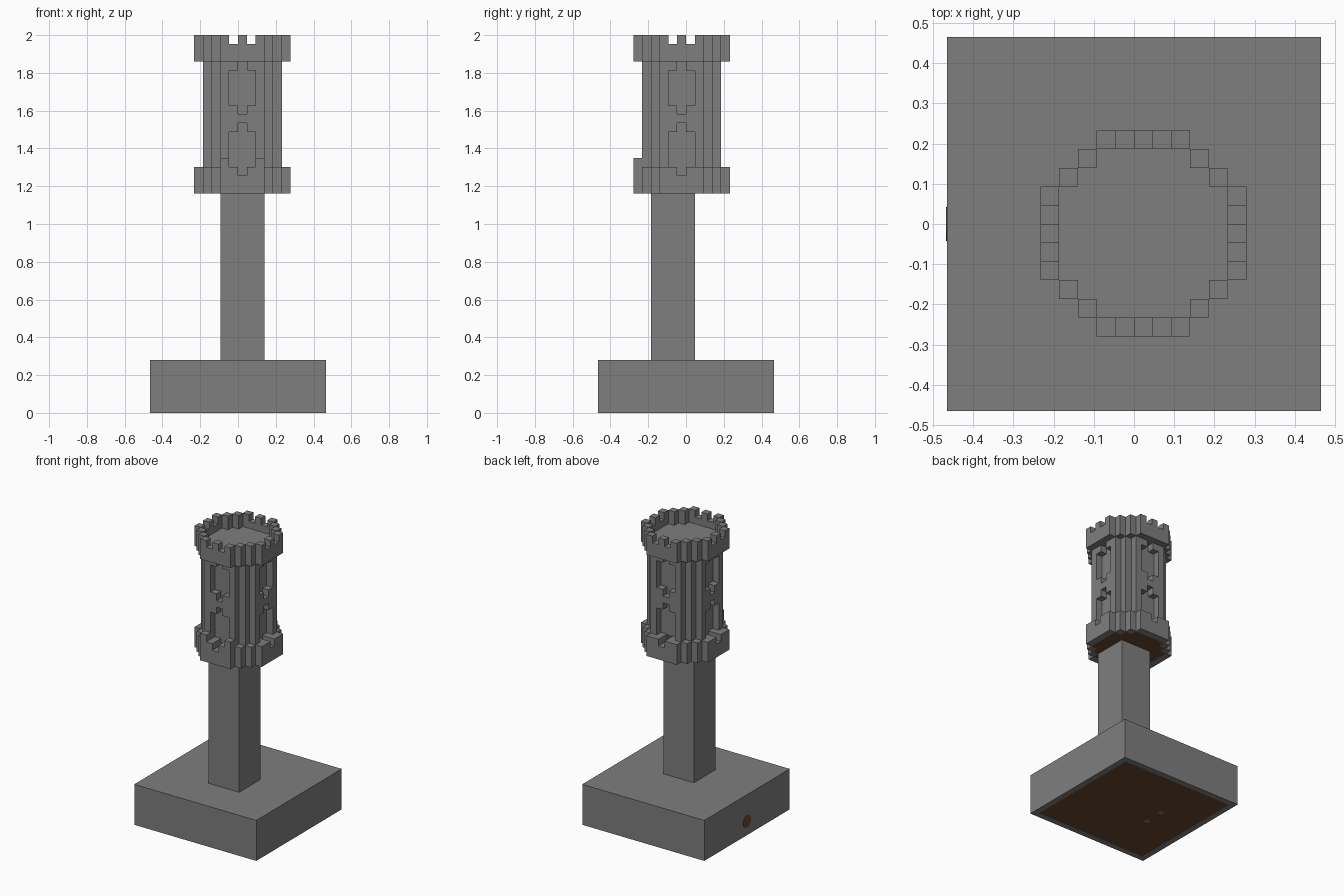
import bpy
import bmesh
from mathutils import Matrix, Vector

U = 2 / 43  # one block

if "Cube" in bpy.data.objects:
    bpy.data.objects.remove(bpy.data.objects["Cube"], do_unlink=True)


def make_material(name, colour):
    mat = bpy.data.materials.new(name)
    mat.use_nodes = True
    mat.diffuse_color = colour
    mat.node_tree.nodes["Principled BSDF"].inputs["Base Color"].default_value = colour
    return mat


STONE = make_material("grey_stone", (0.21, 0.21, 0.21, 1))
WOOD = make_material("brown_wood", (0.14, 0.067, 0.027, 1))


def finish(name, bm, mats):
    mesh = bpy.data.meshes.new(name)
    bm.normal_update()
    bm.to_mesh(mesh)
    bm.free()
    for mat in mats:
        mesh.materials.append(mat)
    obj = bpy.data.objects.new(name, mesh)
    bpy.context.collection.objects.link(obj)
    return obj


def box(bm, low, high):
    low, high = Vector(low) * U, Vector(high) * U
    matrix = Matrix.Translation((low + high) / 2) @ Matrix.Diagonal((*(high - low), 1))
    bmesh.ops.create_cube(bm, size=1, matrix=matrix)


def disc(name, centre, radius, axis, mat):
    bm = bmesh.new()
    turn = Vector((0, 0, 1)).rotation_difference(Vector(axis)).to_matrix().to_4x4()
    bmesh.ops.create_cone(bm, cap_ends=True, segments=24, radius1=radius, radius2=radius,
                          depth=0.004, matrix=Matrix.Translation(centre) @ turn)
    return finish(name, bm, [mat])


# Square base with a wooden panel underneath
bm = bmesh.new()
box(bm, (-10, -10, 0), (10, 10, 6))
bottom = min(bm.faces, key=lambda f: f.calc_center_median().z)
bmesh.ops.inset_region(bm, faces=[bottom], thickness=0.055)
bottom.material_index = 1
finish("base", bm, [STONE, WOOD])

# Round hole in the side of the base, screw holes in the panel
disc("cable_hole", (-10 * U, 0, 0.095), 0.042, (1, 0, 0), WOOD)
for y in (-0.065, 0.075):
    disc("panel_hole", (-0.16, y, 0.001), 0.018, (0, 0, 1), STONE)

# Square column, set slightly forward of the tower centre
bm = bmesh.new()
box(bm, (-2, -4, 6), (3, 1, 25))
finish("column", bm, [STONE])


# Tower made of blocks; cells are counted from the tower axis
def disc_cells(r):
    return {(x, y) for x in range(-r, r + 1) for y in range(-r, r + 1)
            if max(abs(x), abs(y)) <= r and abs(x) + abs(y) <= r + 2}


INNER = disc_cells(4)
RING = disc_cells(5) - INNER


def is_window(x, y, z):
    if max(abs(x), abs(y)) != 4:
        return False
    along = min(abs(x), abs(y))
    wide = 28 <= z < 32 or 35 <= z < 39
    tall = 27 <= z < 33 or 34 <= z < 40
    return along == 0 and tall or along == 1 and wide


def lower_top(x, y):
    along = min(abs(x), abs(y))
    if along == 0:
        return 27
    return 29 if y == -5 and along == 2 else 28


def upper_top(x, y):
    return 42 if min(abs(x), abs(y)) == 1 else 43


parts = {
    "tower_body": {(x, y, z) for x, y in INNER for z in range(25, 41)
                   if not is_window(x, y, z)},
    "lower_ring": {(x, y, z) for x, y in RING for z in range(25, lower_top(x, y))},
    "battlements": {(x, y, z) for x, y in RING for z in range(40, upper_top(x, y))},
}
solid = set().union(*parts.values())


def is_wood(name, cell, axis, sign):
    if name != "tower_body":
        return False
    x, y, z = cell
    floor = axis == 2 and sign < 0 and z == 25
    back_gap = axis == 1 and sign > 0 and (x, y, z) == (0, 3, 27)
    return floor or back_gap


def add_blocks(name, cells):
    bm = bmesh.new()
    for cell in sorted(cells):
        centre = Vector(cell) + Vector((0.5, -0.5, 0.5))
        for axis in range(3):
            for sign in (-1, 1):
                step = [0, 0, 0]
                step[axis] = sign
                if tuple(c + s for c, s in zip(cell, step)) in solid:
                    continue
                n = Vector(step)
                a = Vector((0, 0, 0))
                a[(axis + 1) % 3] = 1
                b = n.cross(a)
                corners = [centre + (n + i * a + j * b) / 2
                           for i, j in ((-1, -1), (1, -1), (1, 1), (-1, 1))]
                face = bm.faces.new([bm.verts.new(c * U) for c in corners])
                face.material_index = int(is_wood(name, cell, axis, sign))
    bmesh.ops.remove_doubles(bm, verts=bm.verts, dist=0.0001)
    finish(name, bm, [STONE, WOOD])


for part_name, part_cells in parts.items():
    add_blocks(part_name, part_cells)
